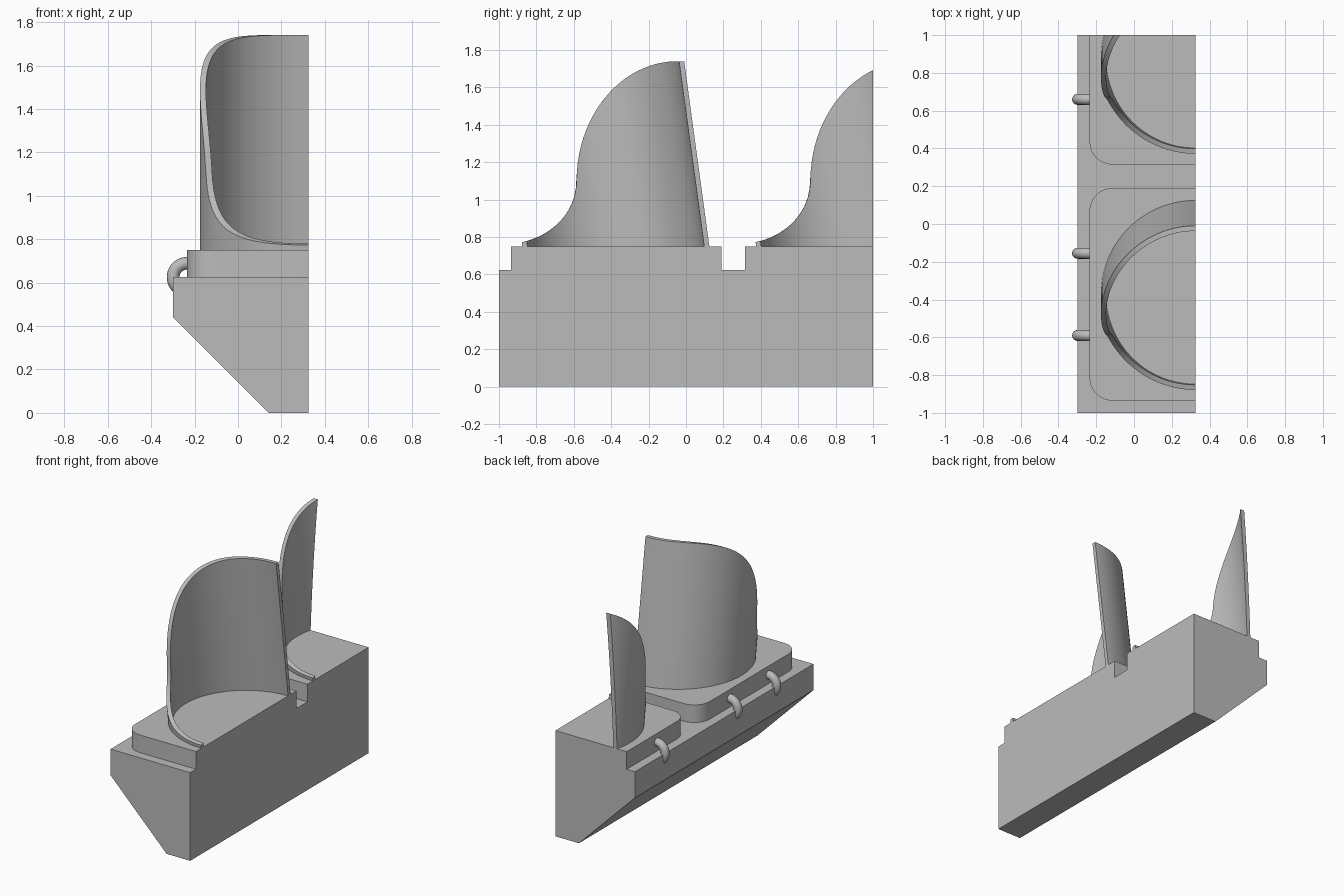
import bpy, bmesh
from math import sin, cos, pi, sqrt, radians
from mathutils import Matrix

if "Cube" in bpy.data.objects:
    bpy.data.objects.remove(bpy.data.objects["Cube"], do_unlink=True)

grey = bpy.data.materials.new("plain grey")
grey.use_nodes = True
grey.diffuse_color = (0.5, 0.5, 0.5, 1)
grey.node_tree.nodes["Principled BSDF"].inputs["Base Color"].default_value = (0.5, 0.5, 0.5, 1)

CUT_X, BACK_Y = 0.325, 1.0      # flat section planes
LEDGE_Z, PAD_Z, TOP_Z = 0.625, 0.75, 1.74
PITCH = 1.25                    # spacing of the repeated hood modules
LEAN = 0.136                    # forward lean of the hood per unit height


def finish(bm, name, smooth=True):
    """Trim at the back plane, then make the object."""
    cut = bmesh.ops.bisect_plane(bm, geom=bm.verts[:] + bm.edges[:] + bm.faces[:], dist=1e-5,
                                 plane_co=(0, BACK_Y, 0), plane_no=(0, 1, 0), clear_outer=True)
    edges = [e for e in cut["geom_cut"] if isinstance(e, bmesh.types.BMEdge) and e.is_boundary]
    if edges:
        bmesh.ops.holes_fill(bm, edges=edges)
    bmesh.ops.recalc_face_normals(bm, faces=bm.faces[:])
    mesh = bpy.data.meshes.new(name)
    bm.to_mesh(mesh)
    bm.free()
    mesh.materials.append(grey)
    ob = bpy.data.objects.new(name, mesh)
    bpy.context.collection.objects.link(ob)
    if smooth:
        bpy.ops.object.select_all(action='DESELECT')
        ob.select_set(True)
        bpy.context.view_layer.objects.active = ob
        bpy.ops.object.shade_smooth_by_angle(angle=radians(35))
    return ob


def extrude(points, offset):
    """Prism from a closed outline."""
    bm = bmesh.new()
    face = bm.faces.new([bm.verts.new(p) for p in points])
    res = bmesh.ops.extrude_face_region(bm, geom=[face], use_keep_orig=True)
    bmesh.ops.translate(bm, vec=offset,
                        verts=[v for v in res["geom"] if isinstance(v, bmesh.types.BMVert)])
    return bm


# Housing block with a sloped underside
outline = [(CUT_X, 0), (CUT_X, LEDGE_Z), (-0.3, LEDGE_Z), (-0.3, 0.44), (0.14, 0)]
finish(extrude([(x, -1, z) for x, z in outline], (0, 2, 0)), "housing", smooth=False)


# Raised pads with two rounded corners
def pad(name, shift):
    left, front, back, r = -0.235, -0.935 + shift, 0.19 + shift, 0.12
    pts = [(CUT_X, back, LEDGE_Z), (CUT_X, front, LEDGE_Z)]
    for cy, start in ((front + r, 1.5 * pi), (back - r, pi)):
        for i in range(13):
            a = start - i / 12 * pi / 2
            pts.append((left + r + r * cos(a), cy + r * sin(a), LEDGE_Z))
    finish(extrude(pts, (0, 0, PAD_Z - LEDGE_Z)), name)


# Side profile of the hood rim: a hollow sweep below, a domed sweep above
def rim_height(y):
    if y < -0.585:
        t = max(0.0, min(1.0, (y + 0.96) / 0.375))
        return 1.1 - 0.335 * sqrt(1 - t * t)
    t = max(0.0, min(1.0, (-0.045 - y) / 0.54))
    return 1.1 + (TOP_Z - 1.1) * sqrt(1 - t * t)


def hood_column(r, a):
    """Bottom and rim points of one straight wall line of the leaning tube."""
    x, y0 = CUT_X - r * sin(a), -0.375 - r * cos(a)
    lo, hi = PAD_Z, TOP_Z
    for _ in range(40):
        z = (lo + hi) / 2
        if z < rim_height(y0 - LEAN * (z - PAD_Z)):
            lo = z
        else:
            hi = z
    return (x, y0, PAD_Z), (x, y0 - LEAN * (lo - PAD_Z), lo)


def hood(name, shift, steps=96):
    bm = bmesh.new()
    rings = []
    for i in range(steps + 1):
        a = pi * i / steps
        out_low, out_top = hood_column(0.5, a)
        in_low, in_top = hood_column(0.4725, a)
        rings.append([bm.verts.new((x, y + shift, z))
                      for x, y, z in (out_low, out_top, in_top, in_low)])
    for p, q in zip(rings, rings[1:]):
        for k in range(4):
            bm.faces.new((p[k], p[(k + 1) % 4], q[(k + 1) % 4], q[k]))
    bm.faces.new(rings[0])
    bm.faces.new(rings[-1])
    finish(bm, name)


for side, shift in (("front", 0), ("back", PITCH)):
    pad(side + "_pad", shift)
    hood(side + "_hood", shift)

# Ring loops along the ledge
for n, y in enumerate((-0.59, -0.155, 0.66)):
    bm = bmesh.new()
    circle = bmesh.ops.create_circle(bm, segments=16, radius=0.029,
                                     matrix=Matrix.Translation((0.064, 0, 0)))
    bmesh.ops.spin(bm, geom=bm.edges[:], cent=(0, 0, 0), axis=(0, 0, 1), dvec=(0, 0, 0),
                   angle=2 * pi, steps=32, use_merge=True)
    bmesh.ops.rotate(bm, verts=bm.verts[:], cent=(0, 0, 0),
                     matrix=Matrix.Rotation(pi / 2, 3, 'X'))
    # The circle is drawn flat, so stand its section upright by rebuilding ring depth
    bm.free()
    bpy.ops.mesh.primitive_torus_add(major_radius=0.064, minor_radius=0.029, major_segments=40,
                                     minor_segments=16, location=(-0.235, y, LEDGE_Z),
                                     rotation=(pi / 2, 0, 0))
    ring = bpy.context.object
    ring.name = f"ring_loop_{n + 1}"
    ring.data.materials.append(grey)
    bpy.ops.object.shade_smooth_by_angle(angle=radians(60))
